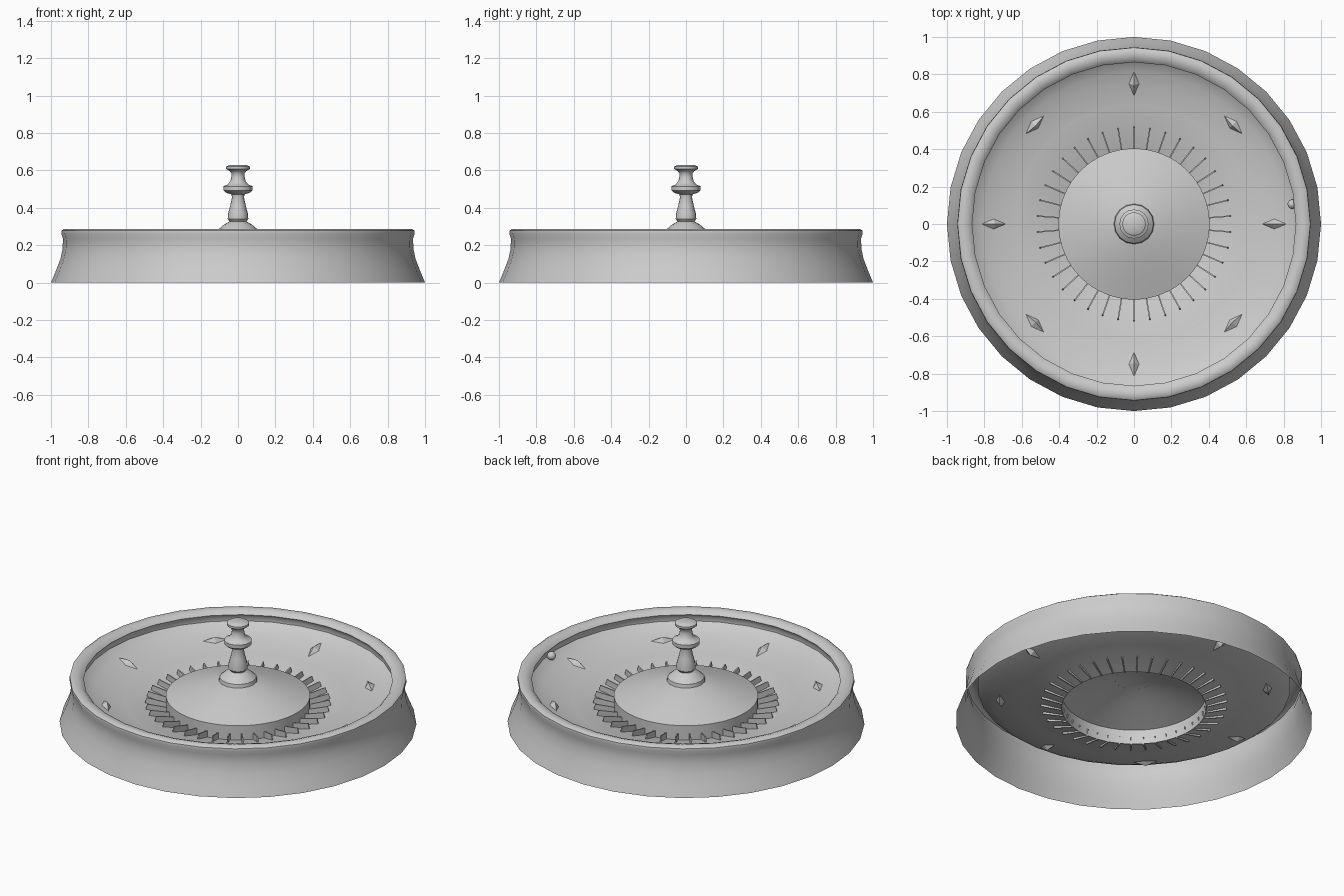
import bpy, bmesh
from math import pi, sin, cos, radians
from mathutils import Matrix

if "Cube" in bpy.data.objects:
    bpy.data.objects.remove(bpy.data.objects["Cube"])


def finish(bm, name, angle=None):
    mesh = bpy.data.meshes.new(name)
    bm.to_mesh(mesh)
    bm.free()
    ob = bpy.data.objects.new(name, mesh)
    bpy.context.collection.objects.link(ob)
    if angle:
        bpy.ops.object.select_all(action='DESELECT')
        ob.select_set(True)
        bpy.context.view_layer.objects.active = ob
        bpy.ops.object.shade_smooth_by_angle(angle=radians(angle))
    return ob


def lathe(name, profile, sides, angle=35):
    bm = bmesh.new()
    verts = [bm.verts.new((r, 0, z)) for r, z in profile]
    edges = [bm.edges.new(p) for p in zip(verts, verts[1:])]
    bmesh.ops.spin(bm, geom=verts + edges, cent=(0, 0, 0), axis=(0, 0, 1),
                   angle=2 * pi, steps=sides, use_merge=True)
    bmesh.ops.remove_doubles(bm, verts=bm.verts, dist=1e-5)
    bmesh.ops.recalc_face_normals(bm, faces=bm.faces)
    return finish(bm, name, angle)


# Bowl: flared outer wall, rolled rim, ball track and sloping apron, open below
lathe("bowl", [(1.0, 0), (0.975, 0.06), (0.95, 0.125), (0.938, 0.18), (0.936, 0.235),
               (0.945, 0.262), (0.943, 0.278), (0.93, 0.287), (0.905, 0.288),
               (0.88, 0.28), (0.865, 0.265), (0.878, 0.245), (0.878, 0.222),
               (0.855, 0.203), (0.81, 0.182), (0.75, 0.163), (0.69, 0.147),
               (0.64, 0.137)], 32)

# Number ring and pocket floor
lathe("number_ring", [(0.645, 0.139), (0.52, 0.117), (0.404, 0.082)], 64)

# Raised central cone with skirt
lathe("center_cone", [(0.404, 0.08), (0.404, 0.17), (0.30, 0.206), (0.20, 0.238),
                      (0.10, 0.266), (0.0, 0.28)], 64)

# Turned handle
lathe("turret", [(0.108, 0.264), (0.104, 0.285), (0.075, 0.31), (0.045, 0.327),
                 (0.055, 0.34), (0.054, 0.365), (0.042, 0.41), (0.032, 0.455),
                 (0.035, 0.472), (0.062, 0.48), (0.078, 0.493), (0.078, 0.515),
                 (0.055, 0.525), (0.042, 0.54), (0.035, 0.565), (0.036, 0.585),
                 (0.045, 0.597), (0.063, 0.607), (0.063, 0.62), (0.045, 0.63),
                 (0.0, 0.63)], 16)

# Pocket separators
bm = bmesh.new()
for i in range(38):
    m = (Matrix.Rotation(pi / 2 + i * 2 * pi / 38, 4, 'Z')
         @ Matrix.Translation((0.46, 0, 0.112))
         @ Matrix.Rotation(radians(-14), 4, 'Y')
         @ Matrix.Diagonal((0.12, 0.007, 0.045, 1)))
    bmesh.ops.create_cube(bm, size=1, matrix=m)
finish(bm, "pocket_separators")

# Diamond deflectors, alternating radial and tangential
bm = bmesh.new()
for i in range(8):
    m = (Matrix.Rotation(i * pi / 4, 4, 'Z')
         @ Matrix.Translation((0.75, 0, 0.165))
         @ Matrix.Rotation(radians(-16), 4, 'Y')
         @ Matrix.Rotation((i % 2) * pi / 2, 4, 'Z')
         @ Matrix.Diagonal((0.067, 0.027, 0.025, 1)))
    bmesh.ops.create_uvsphere(bm, u_segments=4, v_segments=2, radius=1, matrix=m)
finish(bm, "diamond_deflectors")

# Ball resting in the track
bm = bmesh.new()
bmesh.ops.create_uvsphere(bm, u_segments=16, v_segments=10, radius=0.025,
                          matrix=Matrix.Translation((0.846, 0.106, 0.228)))
finish(bm, "ball", 60)
